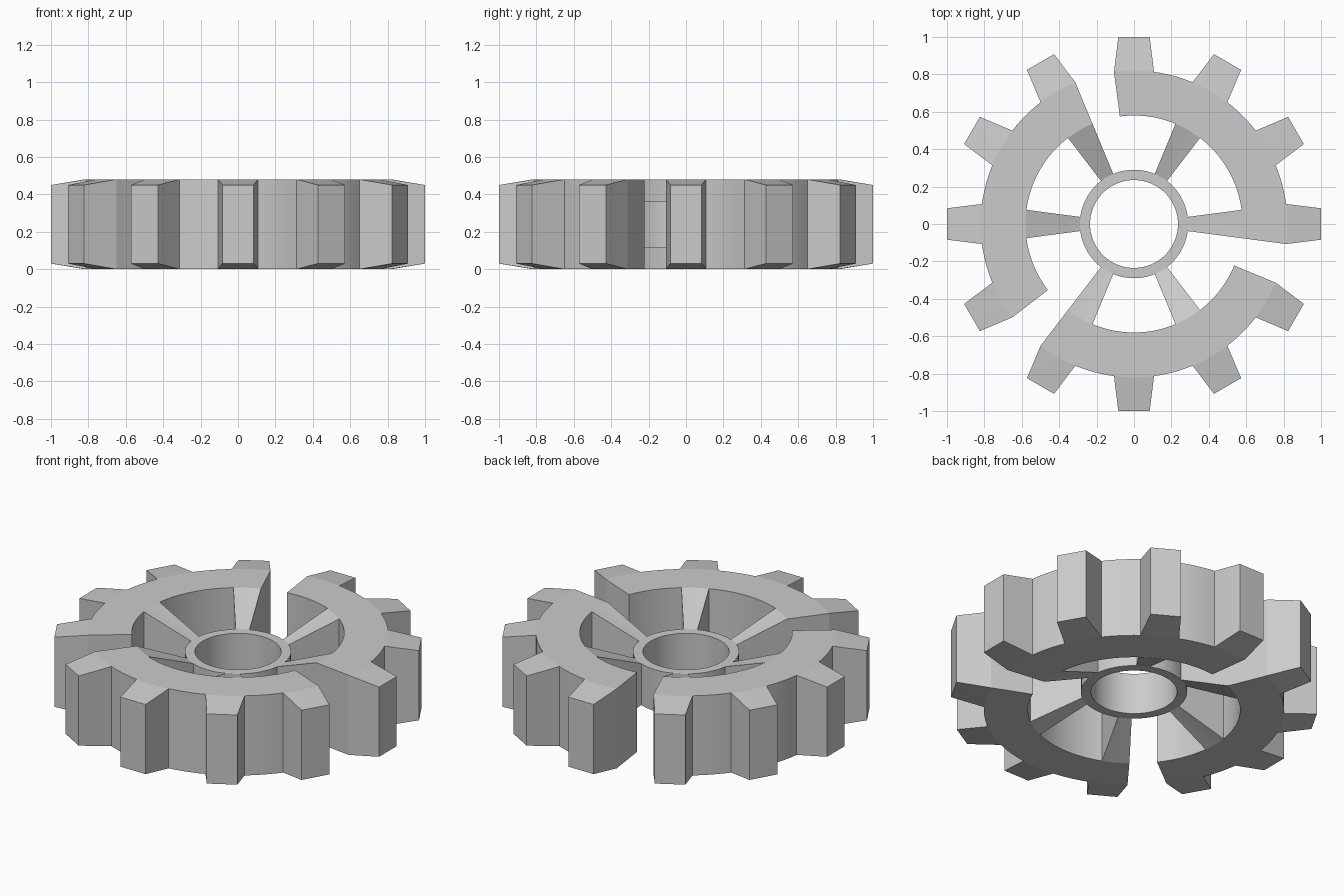
import bpy
import bmesh
from math import sin, cos, radians, atan2, degrees
from mathutils import Vector

cube = bpy.data.objects.get("Cube")
if cube:
    bpy.data.objects.remove(cube, do_unlink=True)

HEIGHT, MID = 0.48, 0.24
RIM_IN, RIM_OUT, TIP = 0.58, 0.82, 1.0
HUB_IN, HUB_OUT = 0.235, 0.29
HALF = 7.5     # half angle of a tooth or spoke, in degrees
STEP = 2.5

steel = bpy.data.materials.new("grey_metal")
steel.use_nodes = True
steel.diffuse_color = (0.6, 0.6, 0.6, 1)
steel.node_tree.nodes["Principled BSDF"].inputs["Base Color"].default_value = (0.6, 0.6, 0.6, 1)


def polar(r, deg, z):
    return Vector((r * cos(radians(deg)), r * sin(radians(deg)), z))


def sweep(bm, section, angles, closed):
    """Sweep a (radius, z) section around the z axis."""
    rings = [[bm.verts.new(polar(r, a, z)) for r, z in section] for a in angles]
    n = len(section)
    pairs = list(zip(rings, rings[1:]))
    if closed:
        pairs.append((rings[-1], rings[0]))
    else:
        bm.faces.new(rings[0])
        bm.faces.new(rings[-1])
    for a, b in pairs:
        for i in range(n):
            j = (i + 1) % n
            bm.faces.new((a[i], a[j], b[j], b[i]))


def box_section(r0, r1, z0, z1):
    return [(r0, z0), (r1, z0), (r1, z1), (r0, z1)]


def pull(bm, radius, centre, place):
    """Extrude the curved wall at a radius around an angle and place its new points."""
    faces = [f for f in bm.faces
             if all(abs(v.co.xy.length - radius) < 1e-4 for v in f.verts)
             and all(abs(degrees(atan2(v.co.y, v.co.x)) - centre) < HALF + 0.1 for v in f.verts)]
    made = bmesh.ops.extrude_face_region(bm, geom=faces)["geom"]
    for v in made:
        if isinstance(v, bmesh.types.BMVert):
            offset = degrees(atan2(v.co.y, v.co.x)) - centre
            v.co = place(centre, offset, 1 if v.co.z > MID else -1)


def tooth_tip(centre, offset, side):
    # flat, narrower tip with chamfered top and bottom
    across = 0.084 * offset / HALF
    a = radians(centre)
    return Vector((TIP * cos(a) - across * sin(a), TIP * sin(a) + across * cos(a), MID + side * 0.21))


def spoke_root(centre, offset, side):
    # end buried inside the hub wall
    return polar(0.27, centre + offset, MID + side * 0.117)


def finish(name, mesh, turn=0):
    obj = bpy.data.objects.new(name, mesh)
    obj.rotation_euler.z = radians(turn)
    bpy.context.collection.objects.link(obj)
    bpy.ops.object.select_all(action="DESELECT")
    obj.select_set(True)
    bpy.context.view_layer.objects.active = obj
    return obj


def to_mesh(bm, name):
    bmesh.ops.recalc_face_normals(bm, faces=bm.faces)
    mesh = bpy.data.meshes.new(name)
    bm.to_mesh(mesh)
    bm.free()
    mesh.materials.append(steel)
    return mesh


# Rim segment with four teeth and two spokes
bm = bmesh.new()
count = int((90 + 2 * HALF) / STEP)
sweep(bm, box_section(RIM_IN, RIM_OUT, 0, HEIGHT),
      [-HALF + i * STEP for i in range(count + 1)], False)
for angle in (0, 30, 60, 90):
    pull(bm, RIM_OUT, angle, tooth_tip)
for angle in (0, 60):
    pull(bm, RIM_IN, angle, spoke_root)
segment = to_mesh(bm, "rim_segment")

# Three segments with a gap between each
for k in range(3):
    finish(f"rim_segment_{k + 1}", segment, 120 * k)
    if k == 0:
        bpy.ops.object.shade_smooth_by_angle(angle=radians(6))

# Hub ring
bm = bmesh.new()
sweep(bm, box_section(HUB_IN, HUB_OUT, 0.115, 0.365), range(0, 360, 5), True)
finish("hub", to_mesh(bm, "hub"))
bpy.ops.object.shade_smooth_by_angle(angle=radians(6))
